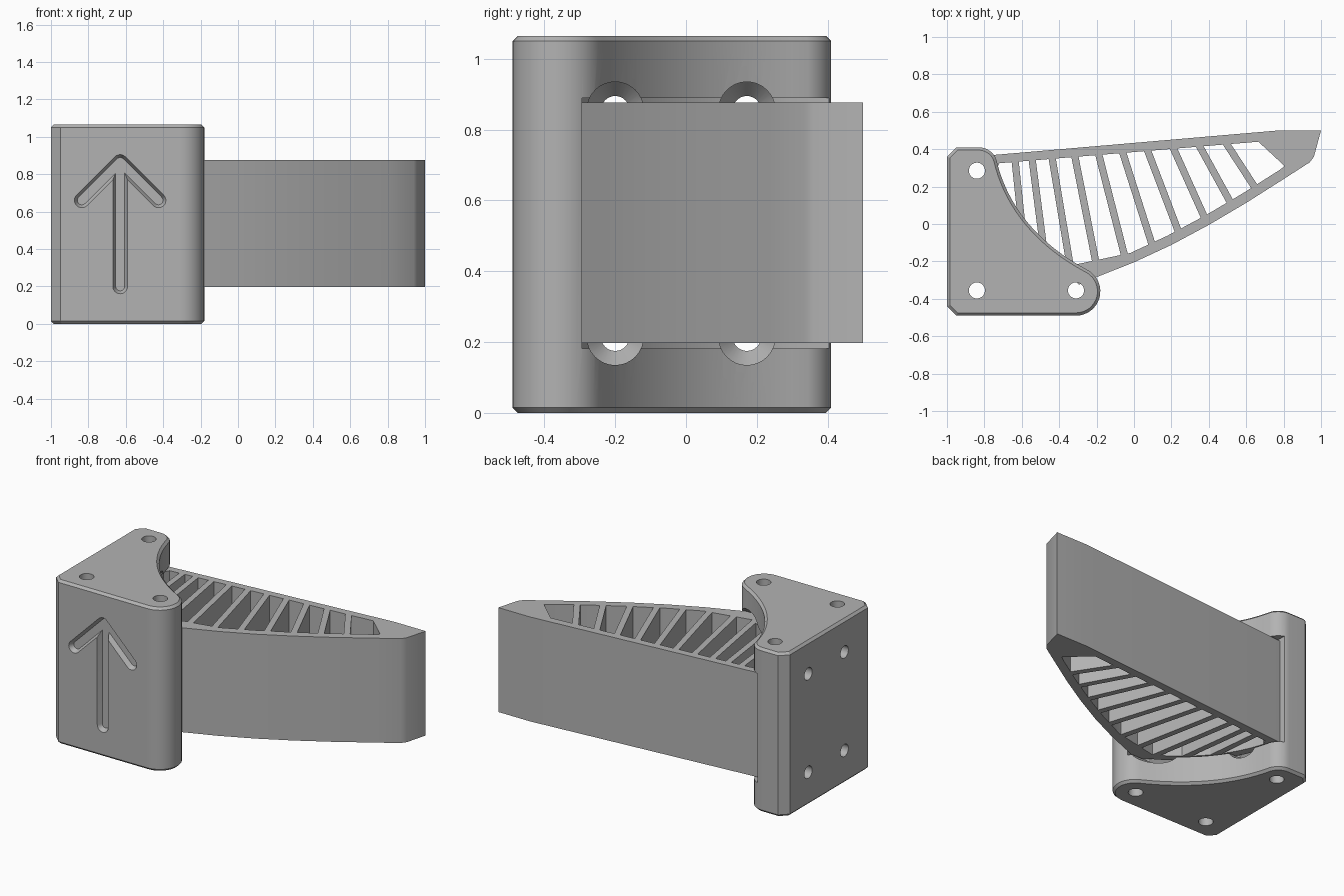
import bpy
import bmesh
from math import cos, sin, pi, radians, atan2
from mathutils import Vector, Matrix
from mathutils.geometry import interpolate_bezier

if "Cube" in bpy.data.objects:
    bpy.data.objects.remove(bpy.data.objects["Cube"])

HEIGHT = 1.065
FIN_LOW, FIN_HIGH = 0.197, 0.876

grey = bpy.data.materials.new("plain grey")
grey.use_nodes = True
colour = (0.45, 0.45, 0.45, 1)
grey.diffuse_color = colour
grey.node_tree.nodes["Principled BSDF"].inputs["Base Color"].default_value = colour


def loft(name, rings, chamfer=0):
    """Closed solid through matching rings of 3D points."""
    bm = bmesh.new()
    rows = [[bm.verts.new(p) for p in ring] for ring in rings]
    n = len(rows[0])
    for a, b in zip(rows, rows[1:]):
        for i in range(n):
            j = (i + 1) % n
            bm.faces.new((a[i], a[j], b[j], b[i]))
    caps = [bm.faces.new(rows[0]), bm.faces.new(rows[-1])]
    bmesh.ops.recalc_face_normals(bm, faces=bm.faces)
    if chamfer:
        rim = [e for f in caps for e in f.edges]
        bmesh.ops.bevel(bm, geom=rim, offset=chamfer, segments=1, affect='EDGES')
    mesh = bpy.data.meshes.new(name)
    bm.to_mesh(mesh)
    bm.free()
    mesh.materials.append(grey)
    obj = bpy.data.objects.new(name, mesh)
    bpy.context.collection.objects.link(obj)
    return obj


def prism(name, outline, z0, z1, chamfer=0):
    return loft(name, [[(p[0], p[1], z) for p in outline] for z in (z0, z1)], chamfer)


def cut(target, cutter):
    mod = target.modifiers.new("cut", 'BOOLEAN')
    mod.operation, mod.solver, mod.object = 'DIFFERENCE', 'EXACT', cutter
    bpy.context.view_layer.objects.active = target
    bpy.ops.object.modifier_apply(modifier=mod.name)
    bpy.data.objects.remove(cutter)


def arc(cx, cy, r, start, end, steps):
    angles = [radians(start + (end - start) * i / steps) for i in range(steps + 1)]
    return [(cx + r * cos(a), cy + r * sin(a)) for a in angles]


def circle(cx, cy, r, n=32):
    return arc(cx, cy, r, 0, 360 - 360 / n, n - 1)


def shifted(points, dx, dy):
    return [(p[0] + dx, p[1] + dy) for p in points]


# Concave side of the block, running from the back corner to the nose
hollow = [(p.x, p.y) for p in interpolate_bezier(
    Vector((-0.736, 0.344)), Vector((-0.67, 0.06)),
    Vector((-0.47, -0.13)), Vector((-0.245, -0.247)), 20)]

# Mounting block
outline = [(-1, 0.36), (-0.95, 0.41)]
outline += arc(-0.83, 0.31, 0.1, 90, 20, 8)
outline += hollow[1:-1]
outline += arc(-0.31, -0.36, 0.13, 60, -90, 16)
outline += [(-0.95, -0.49), (-1, -0.44)]
block = prism("mounting_block", outline, 0, HEIGHT, 0.015)

# Pocket that receives the fin
pocket = shifted(hollow, -0.06, -0.05)
pocket += [(-0.3, -0.335), (-0.19, -0.29), (0.2, -0.12), (0.2, 0.6), (-0.8, 0.6)]
cut(block, prism("pocket_cutter", pocket, 0.182, 0.89))

# Vertical bolt holes
for x, y in ((-0.84, 0.285), (-0.84, -0.355), (-0.31, -0.355)):
    cut(block, prism("bolt_cutter", circle(x, y, 0.043), -0.1, HEIGHT + 0.1))

# Countersunk side screw holes
for y in (-0.2, 0.172):
    for z in (0.215, 0.855):
        rings = [[(x, a, b) for a, b in circle(y, z, r)]
                 for x, r in ((-1.1, 0.04), (-0.92, 0.04), (-0.87, 0.08), (0.2, 0.08))]
        cut(block, loft("screw_cutter", rings))


# Engraved arrow on the front, made of strokes with sloping walls
def groove(x0, z0, x1, z1):
    turn = atan2(z1 - z0, x1 - x0) * 180 / pi
    rings = []
    for y, r in ((-0.51, 0.05), (-0.46, 0.024)):
        shape = arc(x0, z0, r, turn + 90, turn + 270, 12)
        shape += arc(x1, z1, r, turn - 90, turn + 90, 12)
        rings.append([(a, y, b) for a, b in shape])
    cut(block, loft("groove_cutter", rings))


groove(-0.63, 0.2, -0.63, 0.84)
for side in (-1, 1):
    groove(-0.63 + side * 0.205, 0.66, -0.63, 0.865)

# Fin body
lower = [(-0.19, -0.28), (0, -0.205), (0.2, -0.112), (0.4, -0.005),
         (0.6, 0.113), (0.8, 0.24), (0.94, 0.33)]
body = shifted(hollow, -0.053, -0.043)[:-1] + [(-0.295, -0.325)] + lower
body += [(0.962, 0.36), (1, 0.5), (0.77, 0.5), (-0.74, 0.37), (-0.8, 0.364)]
fin = prism("ribbed_fin", body, FIN_LOW, FIN_HIGH)

# Openings in the fin, with slanted ribs left between them
opening = shifted(hollow[1:-2], -0.012, -0.012)
opening += shifted(lower[1:-1], -0.02, 0.05)
opening += [(0.805, 0.31), (0.665, 0.44), (-0.72, 0.325)]
openings = prism("opening_cutter", opening, 0, HEIGHT)
tops = [-0.64, -0.55, -0.445, -0.325, -0.2, -0.075, 0.055, 0.19, 0.325, 0.465]
feet = [-0.6, -0.5, -0.34, -0.21, -0.065, 0.075, 0.21, 0.345, 0.48, 0.61]
for top, foot in zip(tops, feet):
    a = Vector((top, 0.37 + (top + 0.74) * 0.087))
    y = 0.0 if foot < -0.45 else -0.23 + (foot + 0.34) * 0.43
    b = Vector((foot, y + max(0, foot) * 0.12))
    run = (b - a).normalized()
    a, b = a - run * 0.15, b + run * 0.2
    half = Vector((-run.y, run.x)) * 0.019
    cut(openings, prism("rib_cutter", [a + half, b + half, b - half, a - half],
                        -0.1, HEIGHT + 0.1))
cut(fin, openings)

# Smooth the curved walls, keep the edges crisp
bpy.ops.object.select_all(action='DESELECT')
for obj in (block, fin):
    obj.select_set(True)
    bpy.context.view_layer.objects.active = obj
bpy.ops.object.shade_smooth_by_angle(angle=radians(25))
